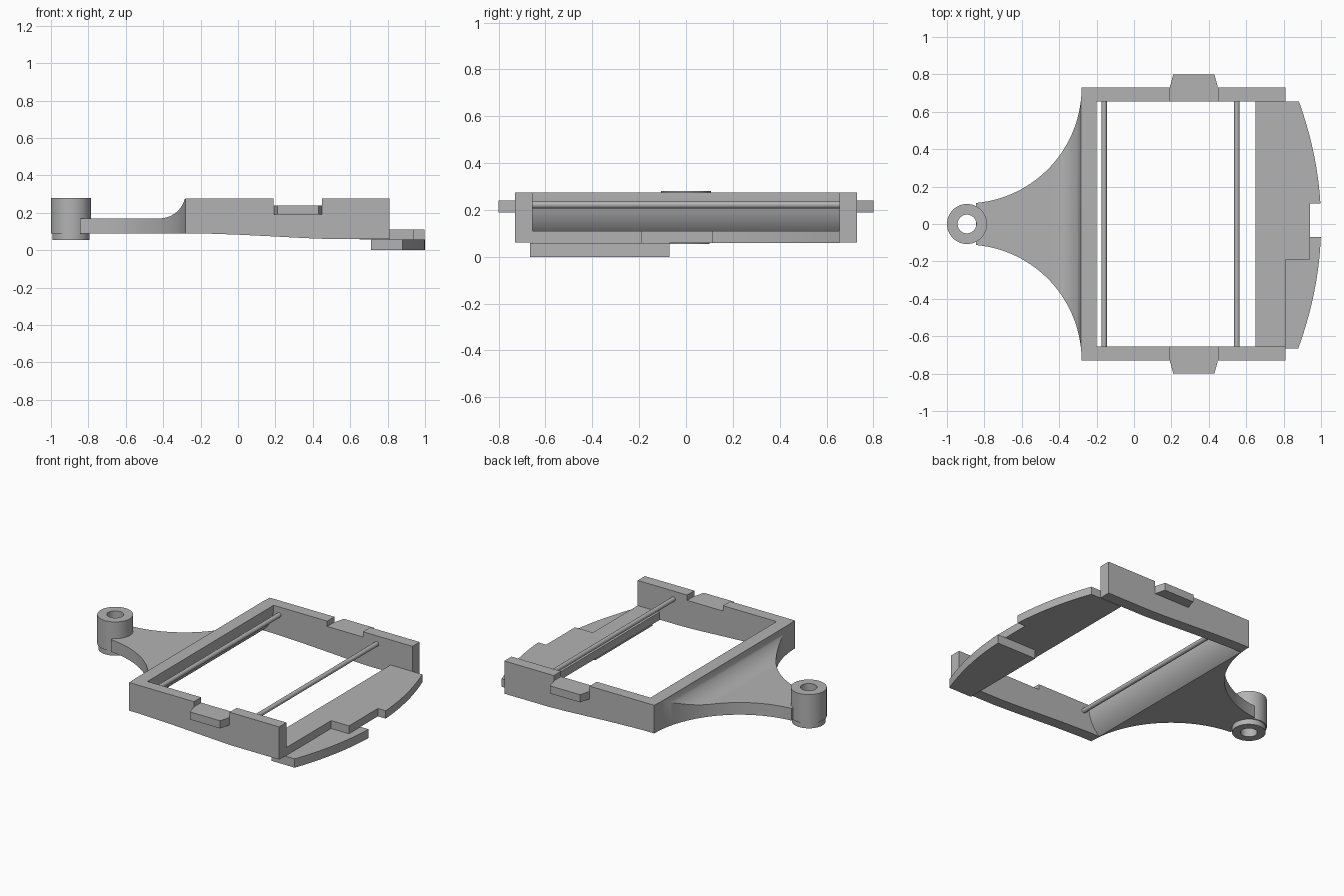
import bpy, bmesh, math
from mathutils import Matrix, Vector

cube = bpy.data.objects.get("Cube")
if cube:
    bpy.data.objects.remove(cube, do_unlink=True)

grey = bpy.data.materials.new("plain_grey")
grey.use_nodes = True
colour = (0.45, 0.45, 0.45, 1)
grey.diffuse_color = colour
grey.node_tree.nodes["Principled BSDF"].inputs["Base Color"].default_value = colour


def finish(name, bm):
    bmesh.ops.recalc_face_normals(bm, faces=bm.faces)
    mesh = bpy.data.meshes.new(name)
    bm.to_mesh(mesh)
    bm.free()
    mesh.materials.append(grey)
    ob = bpy.data.objects.new(name, mesh)
    bpy.context.collection.objects.link(ob)
    bpy.ops.object.select_all(action="DESELECT")
    ob.select_set(True)
    bpy.context.view_layer.objects.active = ob
    bpy.ops.object.shade_smooth_by_angle(angle=math.radians(30))
    return ob


def prism(name, outline, low, high, axis="z"):
    """Extrude an xy outline along z, or an xz outline along y."""
    place = (lambda a, b: (a, b, low)) if axis == "z" else (lambda a, b: (a, low, b))
    step = (0, 0, high - low) if axis == "z" else (0, high - low, 0)
    bm = bmesh.new()
    face = bm.faces.new([bm.verts.new(place(a, b)) for a, b in outline])
    out = bmesh.ops.extrude_face_region(bm, geom=[face], use_keep_orig=True)
    moved = [v for v in out["geom"] if isinstance(v, bmesh.types.BMVert)]
    bmesh.ops.translate(bm, verts=moved, vec=step)
    return finish(name, bm)


def loft(name, stations):
    """Skin box sections given as x, half width, bottom, top."""
    bm = bmesh.new()
    rings = [[bm.verts.new((x, s * w, z)) for s, z in ((-1, b), (1, b), (1, t), (-1, t))]
             for x, w, b, t in stations]
    for one, two in zip(rings, rings[1:]):
        for i in range(4):
            j = (i + 1) % 4
            bm.faces.new((one[i], one[j], two[j], two[i]))
    bm.faces.new(rings[0])
    bm.faces.new(rings[-1])
    return finish(name, bm)


# Flared arm: sides sweep out on a circle, top rises through a fillet
def arm_section(x):
    half = 0.73 - math.sqrt(max(0, 0.62 ** 2 - (x + 0.9) ** 2))
    top = 0.17
    if x > -0.42:
        top = 0.31 - math.sqrt(0.14 ** 2 - min(x + 0.42, 0.1355) ** 2)
    return x, half, 0.09, top


n = 40
arm = [arm_section(-0.845 + 0.565 * math.sin(i / n * math.pi / 2)) for i in range(n)]
arm.append((-0.28, 0.73, 0.09, 0.275))

# Cross wall with an undercut inner face, continuing the arm
arm.append((-0.28, 0.657, 0.09, 0.275))
start = math.acos(0.13 / 0.21)
for i in range(1, 13):
    a = start * (1 - i / 12)
    arm.append((-0.41 + 0.21 * math.cos(a), 0.657, 0.255 - 0.21 * math.sin(a), 0.275))
loft("arm_and_cross_wall", arm)

# Pivot boss: a stepped tube
bm = bmesh.new()
profile = [(0.05, 0.055), (0.1, 0.055), (0.1, 0.09), (0.107, 0.09), (0.107, 0.28), (0.05, 0.28)]
ring = [bm.verts.new((r, 0, z)) for r, z in profile]
edges = [bm.edges.new((ring[i], ring[i - 1])) for i in range(len(ring))]
bmesh.ops.spin(bm, geom=ring + edges, axis=(0, 0, 1), cent=(0, 0, 0),
               angle=math.tau, steps=48, use_duplicate=False)
bmesh.ops.remove_doubles(bm, verts=bm.verts, dist=0.0001)
bmesh.ops.translate(bm, verts=bm.verts, vec=(-0.893, 0, 0))
finish("pivot_boss", bm)

# Side rails with a notch, and a tapered tab outside each notch
rail = [(-0.28, 0.09), (-0.2, 0.09), (0, 0.083), (0.2, 0.073), (0.35, 0.065), (0.48, 0.06),
        (0.81, 0.06), (0.81, 0.275), (0.45, 0.275), (0.45, 0.24), (0.19, 0.24),
        (0.19, 0.275), (-0.28, 0.275)]
tab = [(0.19, 0.725), (0.21, 0.8), (0.43, 0.8), (0.45, 0.725)]
for side, s in (("left", 1), ("right", -1)):
    side = "back" if s > 0 else "front"
    prism(side + "_rail", rail, s * 0.655, s * 0.73, "y")
    prism(side + "_tab", [(x, s * y) for x, y in tab], 0.19, 0.24)

# Thin cross rods
for name, x in (("inner_rod", -0.16), ("outer_rod", 0.55)):
    bm = bmesh.new()
    turn = Matrix.Translation((x, 0, 0.222)) @ Matrix.Rotation(math.pi / 2, 4, "X")
    bmesh.ops.create_cone(bm, cap_ends=True, segments=24, radius1=0.015, radius2=0.015,
                          depth=1.32, matrix=turn)
    finish(name, bm)


# End plates with a curved outer edge
def curved_edge(y0, y1, steps=16):
    ys = [y0 + (y1 - y0) * i / steps for i in range(steps + 1)]
    return [(1 - 0.12 * (y / 0.66) ** 2, y) for y in ys]


upper = [(0.65, -0.656), (0.81, -0.656), (0.81, -0.19), (0.94, -0.19), (0.94, 0.11)]
upper += curved_edge(0.11, 0.655) + [(0.65, 0.656)]
prism("upper_end_plate", upper, 0.058, 0.11)
lower = [(0.71, -0.665)] + curved_edge(-0.665, -0.07) + [(0.71, -0.07)]
prism("lower_end_plate", lower, 0, 0.058)
